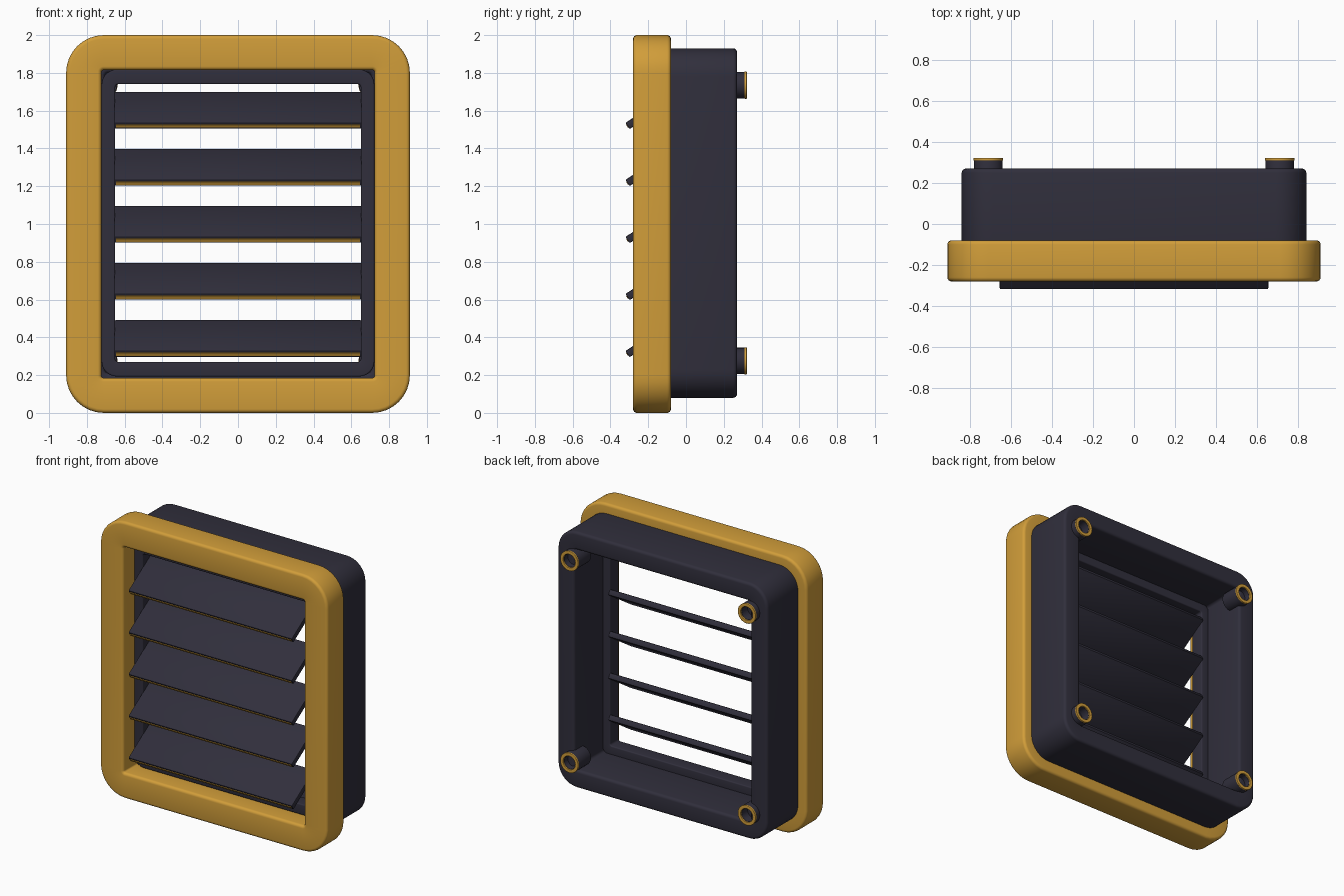
import bpy, bmesh, math
from mathutils import Matrix, Vector

if "Cube" in bpy.data.objects:
    bpy.data.objects.remove(bpy.data.objects["Cube"])


def material(name, rgb):
    m = bpy.data.materials.new(name)
    m.diffuse_color = (*rgb, 1)
    m.use_nodes = True
    m.node_tree.nodes["Principled BSDF"].inputs["Base Color"].default_value = m.diffuse_color
    return m


GOLD = material("warm gold", (0.64, 0.34, 0.042))
DARK = material("dark slate", (0.03, 0.028, 0.045))


def finish(name, bm, mat, angle=35):
    bmesh.ops.remove_doubles(bm, verts=bm.verts, dist=1e-5)
    bmesh.ops.recalc_face_normals(bm, faces=bm.faces)
    me = bpy.data.meshes.new(name)
    bm.to_mesh(me)
    bm.free()
    me.materials.append(mat)
    for p in me.polygons:
        p.use_smooth = True
    me.set_sharp_from_angle(angle=math.radians(angle))
    ob = bpy.data.objects.new(name, me)
    bpy.context.collection.objects.link(ob)
    return ob


def rounded_rect(hx, hz, r, seg):
    pts = []
    for k, (sx, sz) in enumerate([(1, 1), (-1, 1), (-1, -1), (1, -1)]):
        for i in range(seg + 1):
            a = math.pi / 2 * (k + i / seg)
            pts.append((sx * (hx - r) + r * math.cos(a),
                        sz * (hz - r) + r * math.sin(a)))
    return pts


def ring(name, mat, centre, outer, inner, y0, y1, bevel=0.02, seg=8):
    """Rounded frame or tube: outer and inner are (half x, half z, corner radius)."""
    cx, cz = centre
    arc = [(bevel * (1 - math.sin(t)), bevel * (1 - math.cos(t)))
           for t in (math.pi / 2 * i / 4 for i in range(5))]
    # (inset, y) steps from the front edge to the back edge of one wall
    steps = [(i, y0 + d) for i, d in reversed(arc[::-1])]
    steps = sorted(steps, key=lambda s: s[1]) + \
        sorted([(i, y1 - d) for i, d in arc], key=lambda s: s[1])
    bm = bmesh.new()
    loops = []
    for (hx, hz, r), sign, path in ((outer, -1, steps), (inner, 1, steps[::-1])):
        for i, y in path:
            o = sign * i
            loops.append([bm.verts.new((cx + x, y, cz + z))
                          for x, z in rounded_rect(hx + o, hz + o, r + o, seg)])
    for a, b in zip(loops, loops[1:] + loops[:1]):
        n = len(a)
        for i in range(n):
            j = (i + 1) % n
            bm.faces.new((a[i], a[j], b[j], b[i]))
    bmesh.ops.dissolve_degenerate(bm, dist=1e-6, edges=bm.edges)
    return finish(name, bm, mat)


def tilted_box(name, mat, size, matrix, bevel=0.0):
    bm = bmesh.new()
    bmesh.ops.create_cube(bm, size=1)
    bmesh.ops.scale(bm, vec=size, verts=bm.verts)
    if bevel:
        bmesh.ops.bevel(bm, geom=bm.edges[:], offset=bevel, segments=2,
                        profile=0.5, affect='EDGES')
    bmesh.ops.transform(bm, matrix=matrix, verts=bm.verts)
    return finish(name, bm, mat)


# Gold front frame, dark housing behind it, inner louvre rim
ring("front_frame", GOLD, (0, 1.0), (0.91, 1.0, 0.2), (0.723, 0.815, 0.012),
     -0.28, -0.08, 0.02)
ring("housing", DARK, (0, 1.005), (0.84, 0.925, 0.15), (0.705, 0.795, 0.02),
     -0.12, 0.27, 0.02)
ring("louvre_rim", DARK, (0, 1.005), (0.722, 0.812, 0.08), (0.65, 0.735, 0.015),
     -0.16, -0.06, 0.008)

# Five tilted slats, each with a thin gold strip on its front edge
TILT, LENGTH, THICK = math.radians(33), 0.305, 0.04
for k in range(5):
    m = Matrix.Translation((0, -0.182, 0.394 + 0.302 * k)) @ Matrix.Rotation(TILT, 4, 'X')
    tilted_box(f"slat_{k + 1}", DARK, Vector((1.31, LENGTH, THICK)), m, 0.007)
    strip = m @ Matrix.Translation((0, -LENGTH / 2, 0))
    tilted_box(f"slat_strip_{k + 1}", GOLD, Vector((1.29, 0.006, 0.018)), strip)

# Four hollow mounting bosses with gold rings on the back
for sx in (-1, 1):
    for z, level in ((0.275, "lower"), (1.735, "upper")):
        side = "left" if sx < 0 else "right"
        c = (sx * 0.71, z)
        ring(f"boss_{level}_{side}", DARK, c, (0.07,) * 3, (0.046,) * 3,
             0.17, 0.312, 0.003)
        ring(f"boss_ring_{level}_{side}", GOLD, c, (0.072,) * 3, (0.048,) * 3,
             0.309, 0.322, 0.003)
        bm = bmesh.new()
        bmesh.ops.create_cone(
            bm, cap_ends=True, segments=32, radius1=0.05, radius2=0.05, depth=0.07,
            matrix=Matrix.Translation((c[0], 0.21, z)) @ Matrix.Rotation(math.pi / 2, 4, 'X'))
        finish(f"boss_floor_{level}_{side}", bm, DARK)
